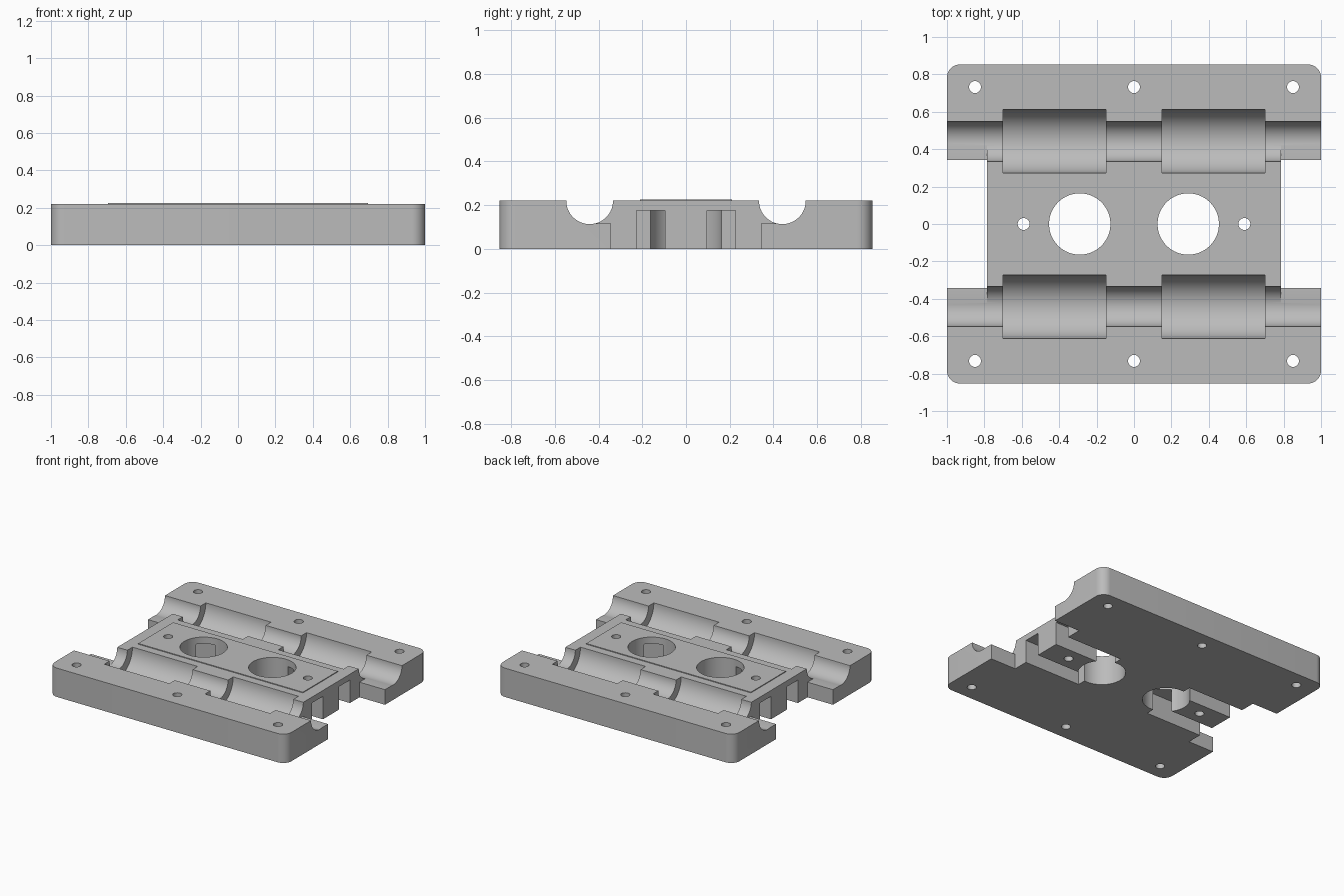
import bpy, bmesh, math
from mathutils import Matrix, Vector

if "Cube" in bpy.data.objects:
    bpy.data.objects.remove(bpy.data.objects["Cube"], do_unlink=True)

TOP, HALF_Y = 0.22, 0.853
SIDES = (-1, 1)

grey = bpy.data.materials.new("plain grey")
grey.use_nodes = True
colour = (0.5, 0.5, 0.5, 1)
grey.diffuse_color = colour
grey.node_tree.nodes["Principled BSDF"].inputs["Base Color"].default_value = colour


def add_object(name, bm):
    mesh = bpy.data.meshes.new(name)
    bm.to_mesh(mesh)
    bm.free()
    mesh.materials.append(grey)
    obj = bpy.data.objects.new(name, mesh)
    bpy.context.collection.objects.link(obj)
    return obj


def box(name, lo, hi, corner=0):
    lo, hi = Vector(lo), Vector(hi)
    bm = bmesh.new()
    m = Matrix.Translation((lo + hi) / 2) @ Matrix.Diagonal((*(hi - lo), 1))
    bmesh.ops.create_cube(bm, size=1, matrix=m)
    if corner:
        upright = [e for e in bm.edges if abs(e.verts[0].co.z - e.verts[1].co.z) > 0.01]
        bmesh.ops.bevel(bm, geom=upright, offset=corner, segments=10,
                        profile=0.5, affect='EDGES')
    return add_object(name, bm)


def cylinder(name, centre, radius, length, axis='Z', sides=64):
    bm = bmesh.new()
    m = Matrix.Translation(centre)
    if axis == 'X':
        m = m @ Matrix.Rotation(math.pi / 2, 4, 'Y')
    bmesh.ops.create_cone(bm, cap_ends=True, segments=sides, radius1=radius,
                          radius2=radius, depth=length, matrix=m)
    return add_object(name, bm)


def combine(target, tool, operation='DIFFERENCE'):
    mod = target.modifiers.new(tool.name, 'BOOLEAN')
    mod.object, mod.operation, mod.solver = tool, operation, 'EXACT'
    bpy.context.view_layer.update()
    graph = bpy.context.evaluated_depsgraph_get()
    old = target.data
    result = bpy.data.meshes.new_from_object(target.evaluated_get(graph))
    target.modifiers.clear()
    target.data = result
    bpy.data.meshes.remove(old)
    bpy.data.objects.remove(tool, do_unlink=True)


# Rounded base plate with a thin raised panel in the middle
plate = box("base_plate", (-1, -HALF_Y, 0), (1, HALF_Y, TOP), corner=0.07)
panel = box("raised_panel", (-0.695, -0.21, 0.1), (0.695, 0.21, 0.226))
combine(plate, panel, 'UNION')

# Rod channels and wider bearing pockets
for sy in SIDES:
    combine(plate, cylinder("rod_channel", (0, sy * 0.441, TOP), 0.107, 2.2, 'X'))
    for sx in SIDES:
        combine(plate, cylinder("bearing_pocket", (sx * 0.425, sy * 0.442, TOP),
                                0.17, 0.55, 'X'))

for sx in SIDES:
    # End notch with a low shelf beside each channel
    x0, x1 = sorted((sx * 0.785, sx * 1.1))
    combine(plate, box("end_notch", (x0, -0.343, -0.1), (x1, 0.343, 0.4)))
    combine(plate, box("end_shelf_cut", (x0, -0.445, 0.115), (x1, 0.445, 0.4)))
    # Large round opening
    combine(plate, cylinder("round_opening", (sx * 0.29, 0, 0.1), 0.164, 0.6))
    # Pair of slots under the plate, leaving a block between them
    x0, x1 = sorted((sx * 0.31, sx * 0.9))
    for sy in SIDES:
        y0, y1 = sorted((sy * 0.097, sy * 0.227))
        combine(plate, box("under_slot", (x0, y0, -0.1), (x1, y1, 0.175)))

# Screw holes
holes = [(x, sy * 0.732) for x in (-0.85, 0, 0.85) for sy in SIDES]
holes += [(sx * 0.59, 0) for sx in SIDES]
for x, y in holes:
    combine(plate, cylinder("screw_hole", (x, y, 0.1), 0.032, 0.6, sides=32))

# Smooth curved walls, keep edges crisp
bpy.ops.object.select_all(action='DESELECT')
plate.select_set(True)
bpy.context.view_layer.objects.active = plate
bpy.ops.object.shade_smooth_by_angle(angle=math.radians(25))
